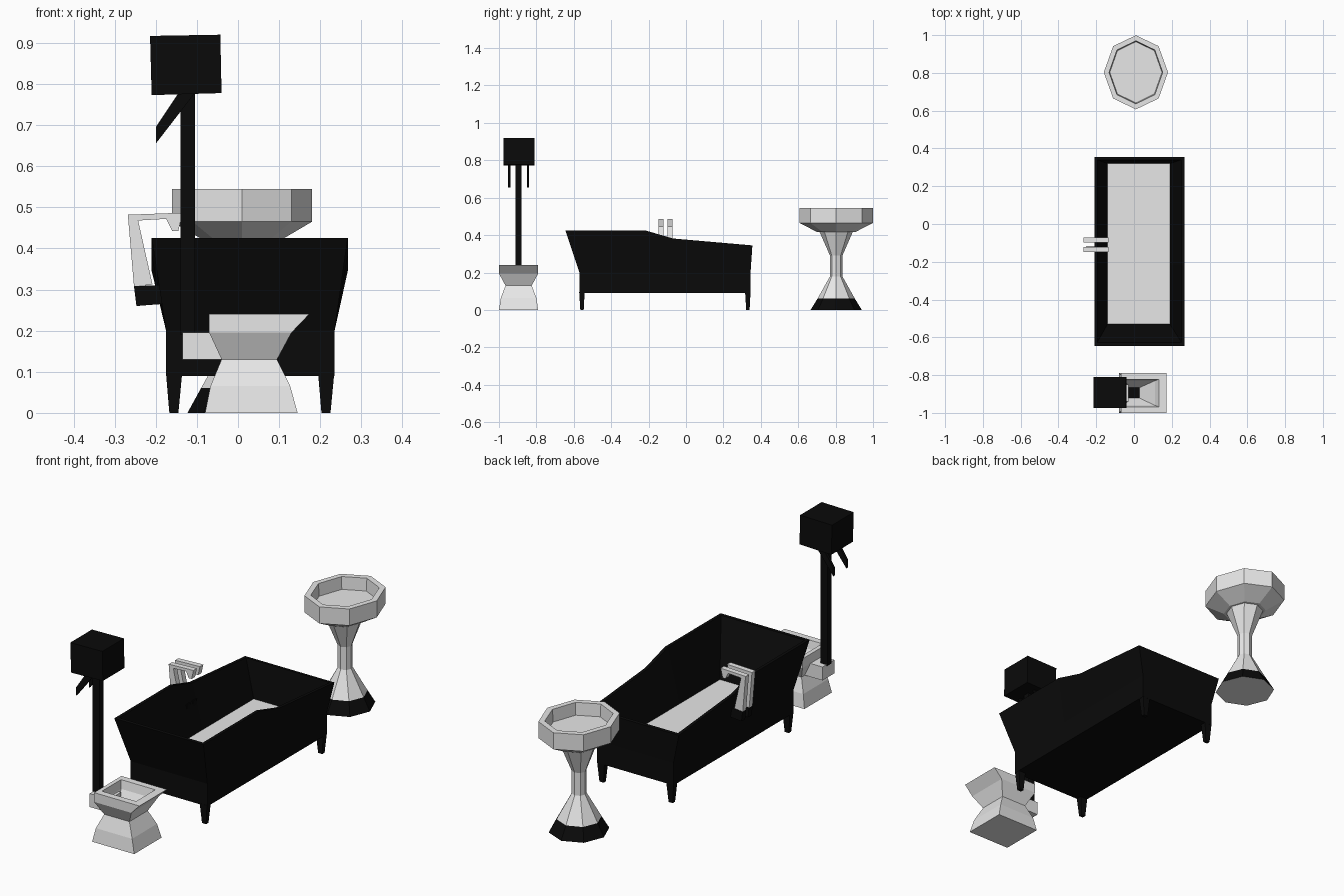
import bpy, bmesh, math

if "Cube" in bpy.data.objects:
    bpy.data.objects.remove(bpy.data.objects["Cube"])


def material(name, v):
    m = bpy.data.materials.new(name)
    m.diffuse_color = (v, v, v, 1)
    m.use_nodes = True
    m.node_tree.nodes["Principled BSDF"].inputs["Base Color"].default_value = m.diffuse_color
    return m


WHITE = material("white porcelain", 0.8)
BLACK = material("black enamel", 0.003)


def loft(name, rings, mats, rule=None):
    """Join rings of equal length with quads, cap both ends, colour by rule(face)."""
    bm = bmesh.new()
    loops = [[bm.verts.new(p) for p in r] for r in rings]
    n = len(rings[0])
    for a, b in zip(loops, loops[1:]):
        for i in range(n):
            j = (i + 1) % n
            bm.faces.new((a[i], a[j], b[j], b[i]))
    caps = [bm.faces.new(loops[0][::-1]), bm.faces.new(loops[-1])]
    bmesh.ops.recalc_face_normals(bm, faces=bm.faces)
    if rule:
        for f in bm.faces:
            f.material_index = rule(f)
    me = bpy.data.meshes.new(name)
    bm.to_mesh(me)
    bm.free()
    for m in mats:
        me.materials.append(m)
    ob = bpy.data.objects.new(name, me)
    bpy.context.collection.objects.link(ob)
    return ob


def rect(x0, x1, y0, y1, z):
    return [(x0, y0, z), (x1, y0, z), (x1, y1, z), (x0, y1, z)]


def box(name, x0, x1, y0, y1, z0, z1, mat):
    return loft(name, [rect(x0, x1, y0, y1, z0), rect(x0, x1, y0, y1, z1)], [mat])


def extrude_y(name, outline, y0, y1, mat):
    return loft(name, [[(x, y0, z) for x, z in outline],
                       [(x, y1, z) for x, z in outline]], [mat])


def octagon(rx, ry, z, cx=0.01, cy=0.803):
    return [(cx + rx * math.cos(k * math.pi / 4), cy + ry * math.sin(k * math.pi / 4), z)
            for k in range(8)]


# --- Toilet bowl with black drain ---
loft("toilet_bowl", [
    rect(-.08, .145, -1, -.79, 0),
    rect(-.067, .127, -.99, -.80, .065),
    rect(-.04, .095, -.965, -.825, .13),
    rect(-.07, .13, -1, -.79, .195),
    rect(-.07, .173, -1, -.79, .24),
    rect(-.05, .133, -.968, -.822, .24),
    rect(-.045, .11, -.96, -.83, .20),
    rect(-.028, .03, -.922, -.866, .135),
], [WHITE, BLACK], lambda f: int(abs(f.calc_center_median().z - .135) < .002 and f.normal.z > .9))
box("toilet_pipe_socket", -.135, -.03, -.94, -.85, .13, .195, WHITE)

# --- High cistern, flush pipe and brackets ---
extrude_y("cistern", [(-.21, .773), (-.04, .778), (-.043, .92), (-.214, .917)],
          -.975, -.81, BLACK)
box("flush_pipe", -.14, -.104, -.911, -.879, .19, .78, BLACK)
for i, y in enumerate((-.945, -.845)):
    extrude_y(f"cistern_bracket_{i}",
              [(-.2, .655), (-.105, .778), (-.145, .778), (-.2, .695)],
              y - .006, y + .006, BLACK)


# --- Bathtub shell ---
def rim_height(y):
    pts = [(-.645, .426), (-.22, .426), (-.07, .382), (.355, .345)]
    for (ya, za), (yb, zb) in zip(pts, pts[1:]):
        if y <= yb:
            return za + (zb - za) * (y - ya) / (yb - ya)
    return pts[-1][1]


def tub_ring(x0, x1, y0, y1, z=None):
    ys = [y0, -.22, -.07, y1]
    side = [(x1, y) for y in ys] + [(x0, y) for y in reversed(ys)]
    return [(x, y, rim_height(y) if z is None else z) for x, y in side]


loft("bathtub", [
    tub_ring(-.175, .235, -.57, .345, .09),
    tub_ring(-.175, .235, -.57, .345, .2),
    tub_ring(-.21, .267, -.645, .355),
    tub_ring(-.195, .252, -.628, .34),
    tub_ring(-.14, .19, -.53, .32, .17),
], [BLACK, WHITE], lambda f: int(abs(f.calc_center_median().z - .17) < .002 and f.normal.z > .9))

# --- Tapered tub legs ---
for i, x in enumerate((-.156, .214)):
    for j, y in enumerate((-.556, .331)):
        loft(f"tub_leg_{i}_{j}", [
            rect(x - .011, x + .011, y - .009, y + .009, 0),
            rect(x - .019, x + .02, y - .015, y + .014, .095)], [BLACK])

# --- Twin tub taps on black mounts ---
for i, y in enumerate((-.134, -.085)):
    extrude_y(f"tub_tap_{i}", [
        (-.253, .308), (-.208, .312), (-.243, .468), (-.175, .472), (-.16, .443),
        (-.145, .443), (-.135, .487), (-.268, .482)], y - .013, y + .013, WHITE)
    extrude_y(f"tub_tap_mount_{i}", [(-.247, .26), (-.17, .266), (-.17, .312), (-.253, .308)],
              y - .014, y + .014, BLACK)

# --- Pedestal sink ---
loft("sink_basin", [
    octagon(.09, .105, .418),
    octagon(.17, .196, .465),
    octagon(.17, .196, .545),
    octagon(.142, .167, .545),
    octagon(.138, .162, .485),
], [WHITE])
loft("sink_pedestal", [
    octagon(.133, .137, 0),
    octagon(.1, .1, .06),
    octagon(.033, .033, .18),
    octagon(.033, .033, .29),
    octagon(.08, .09, .42),
], [WHITE, BLACK], lambda f: int(f.calc_center_median().z < .05 and f.normal.z > -.5))
